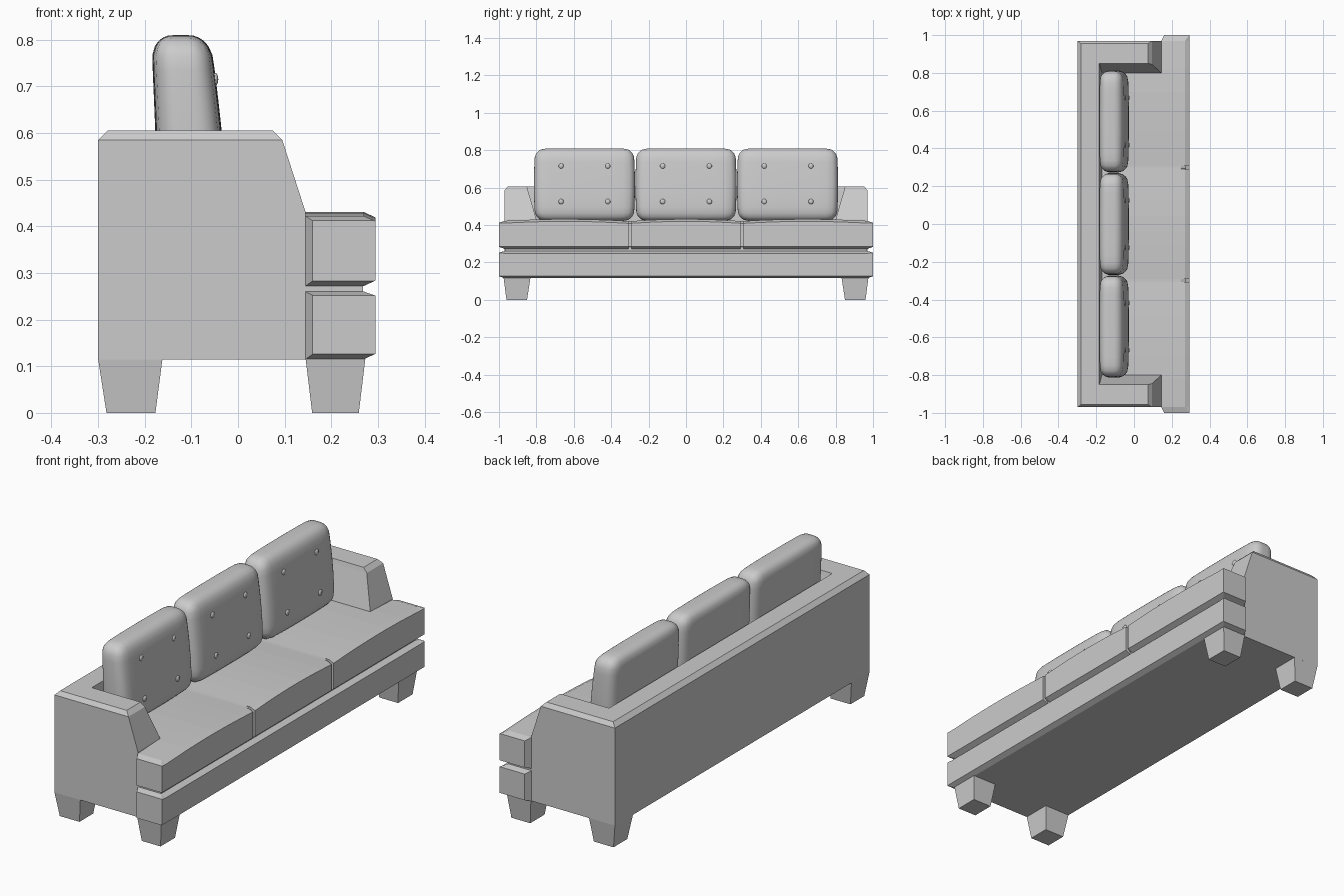
import bpy, bmesh, math
from mathutils import Vector

if "Cube" in bpy.data.objects:
    bpy.data.objects.remove(bpy.data.objects["Cube"])


def finish(name, bm):
    bmesh.ops.recalc_face_normals(bm, faces=bm.faces[:])
    me = bpy.data.meshes.new(name)
    bm.to_mesh(me)
    bm.free()
    ob = bpy.data.objects.new(name, me)
    bpy.context.collection.objects.link(ob)
    return ob


def smooth(ob, angle):
    bpy.ops.object.select_all(action='DESELECT')
    ob.select_set(True)
    bpy.context.view_layer.objects.active = ob
    bpy.ops.object.shade_smooth_by_angle(angle=math.radians(angle))


def loft(name, rings):
    """Skin a stack of equal-length point rings and cap both ends."""
    bm = bmesh.new()
    vs = [[bm.verts.new(p) for p in r] for r in rings]
    n = len(rings[0])
    for a, b in zip(vs, vs[1:]):
        for i in range(n):
            j = (i + 1) % n
            bm.faces.new((a[i], a[j], b[j], b[i]))
    bm.faces.new(vs[0])
    bm.faces.new(vs[-1])
    return finish(name, bm)


def rect(x0, x1, y0, y1, z):
    return [(x0, y0, z), (x1, y0, z), (x1, y1, z), (x0, y1, z)]


# Back and arms: one U-shaped plan lofted upward
def u_ring(z, back, front, outer, inner, back_in):
    half = [(back, outer), (front, outer), (front, inner), (back_in, inner)]
    return [(x, y, z) for x, y in half] + [(x, -y, z) for x, y in reversed(half)]


loft("back_and_arms", [
    u_ring(0.115, -0.30, 0.145, 0.97, 0.80, -0.17),
    u_ring(0.43, -0.30, 0.145, 0.97, 0.80, -0.17),
    u_ring(0.585, -0.30, 0.095, 0.97, 0.845, -0.182),
    u_ring(0.605, -0.28, 0.075, 0.955, 0.85, -0.185)])


# Seat and base: chamfered cross-sections lofted along y
def section(y, xb, xf, b, t, c=0.025, d=0.012):
    return [(xb, y, b), (xf - c, y, b), (xf, y, b + d),
            (xf, y, t - d), (xf - c, y, t), (xb, y, t)]


def crown(y):
    t = y / 0.3 if abs(y) < 0.3 else (abs(y) - 0.65) / 0.35
    return 0.42 + 0.011 * (1 - t * t)


def half_band(bottom, top, mids):
    out = [section(y, -0.2, xf, bottom, top(y)) for y, xf in mids]
    out += [section(0.82, xb, 0.295, bottom, top(0.82)) for xb in (-0.2, 0.145)]
    out.append(section(0.97, 0.145, 0.295, bottom, top(0.97)))
    out.append(section(1.0, 0.16, 0.295, bottom + 0.011, top(1.0) - 0.008, 0.002, 0.001))
    return out


def mirrored(half):
    return [[(x, -y, z) for x, y, z in r] for r in reversed(half)] + half


FX = 0.295
loft("seat", mirrored(half_band(0.272, crown, [
    (0.04, FX), (0.12, FX), (0.2, FX), (0.292, FX), (0.2925, 0.274),
    (0.3065, 0.274), (0.307, FX), (0.4, FX), (0.5, FX), (0.6, FX), (0.7, FX)])))
loft("base", mirrored(half_band(0.115, lambda y: 0.26, [(0.4, FX)])))
loft("inner_core", [rect(-0.19, 0.268, -0.81, 0.81, 0.2), rect(-0.19, 0.268, -0.81, 0.81, 0.35)])
for s in (-1, 1):
    loft("core_end", [rect(0.14, 0.268, s * 0.8, s * 0.968, z) for z in (0.2, 0.35)])

# Tapered legs
for s in (-1, 1):
    loft("back_leg", [rect(-0.282, -0.177, s * 0.85, s * 0.955, 0),
                      rect(-0.30, -0.162, s * 0.832, s * 0.97, 0.116)])
    loft("front_leg", [rect(0.159, 0.259, s * 0.85, s * 0.96, 0),
                       rect(0.145, 0.273, s * 0.832, s * 0.975, 0.116)])


# Puffy back cushions with four buttons each
def lean(z):
    """Back and front x of the cushion at height z."""
    k = max(0.0, (z - 0.5) / 0.31)
    return -0.173 - 0.013 * k, -0.027 - 0.033 * k ** 1.3


def cushion(yc):
    bm = bmesh.new()
    bmesh.ops.create_cube(bm, size=2)
    bmesh.ops.subdivide_edges(bm, edges=bm.edges[:], cuts=13, use_grid_fill=True)
    h, r = Vector((0.07, 0.27, 0.195)), 0.05
    for v in bm.verts:
        u = Vector([math.sin(c * math.pi / 2) for c in v.co])
        p = Vector([u[i] * h[i] for i in range(3)])
        core = Vector([max(-h[i] + r, min(h[i] - r, p[i])) for i in range(3)])
        d = p - core
        p = core + d.normalized() * min(r, d.length) if d.length > 0 else p
        # slight pillow bulge on the rim
        p.y *= 0.975 + 0.025 * (1 - u.z ** 2)
        p.z *= 0.98 + 0.02 * (1 - u.y ** 4)
        z = 0.615 + p.z
        x0, x1 = lean(z)
        puff = 0.93 + 0.07 * (1 - u.y ** 2)
        v.co = ((x0 + x1) / 2 + p.x / h.x * (x1 - x0) / 2 * puff, yc + p.y, z)
    smooth(finish("back_cushion", bm), 60)
    for dy in (-0.125, 0.125):
        for z in (0.525, 0.715):
            bm = bmesh.new()
            bmesh.ops.create_uvsphere(bm, u_segments=12, v_segments=6, radius=0.014)
            for v in bm.verts:
                v.co = (lean(z)[1] - 0.001 + v.co.x * 0.45, yc + dy + v.co.y, z + v.co.z)
            smooth(finish("button", bm), 60)


for yc in (-0.543, 0, 0.543):
    cushion(yc)
